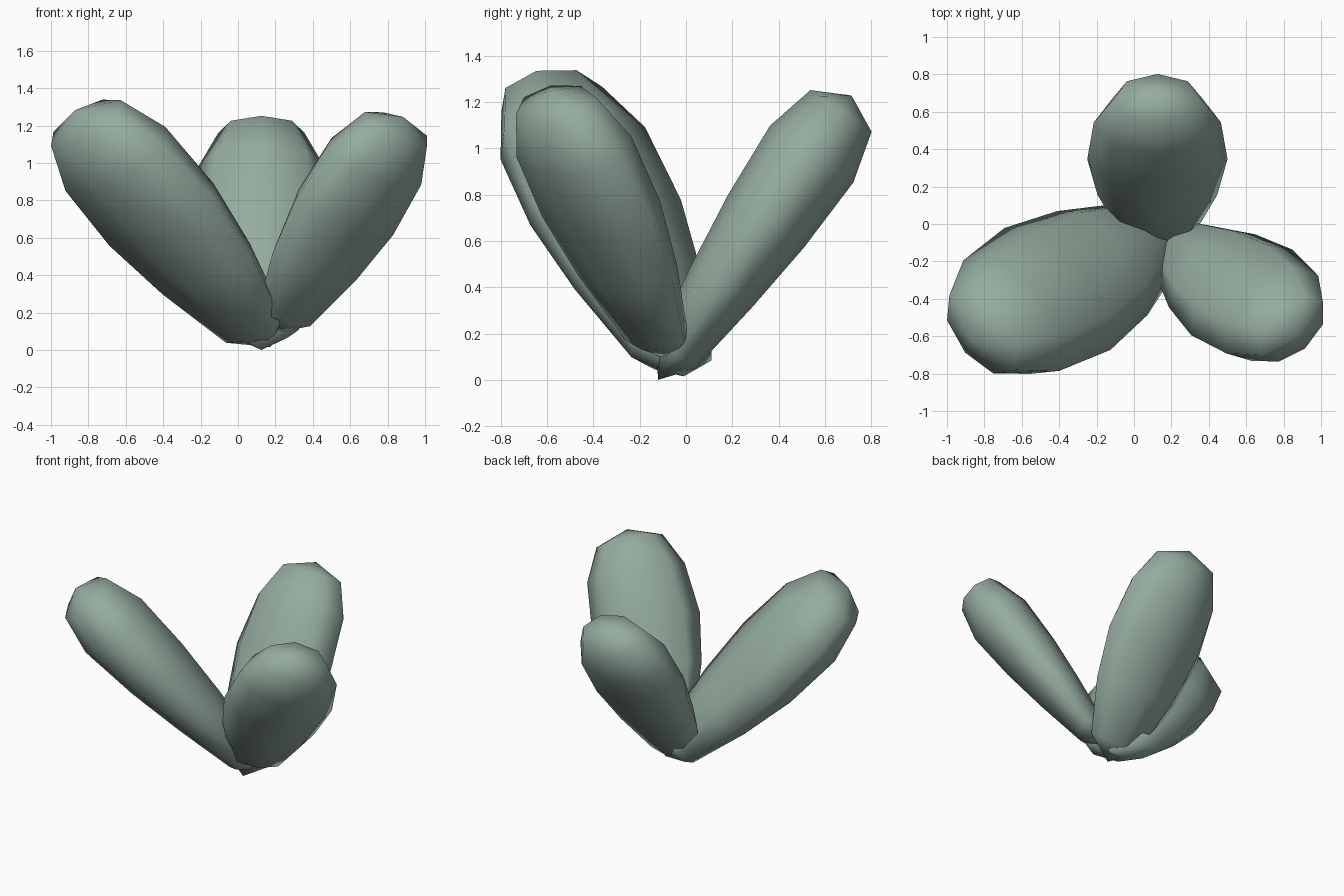
import bpy, bmesh
from math import sin, cos, pi, radians
from mathutils import Vector

if "Cube" in bpy.data.objects:
    bpy.data.objects.remove(bpy.data.objects["Cube"])

SEGMENTS = 8
# distance along the leaf, half width and half thickness of each ring
STATIONS = [(0.13, 0.2, 0.105), (0.49, 0.32, 0.16), (0.83, 0.375, 0.2),
            (1.18, 0.34, 0.218), (1.405, 0.23, 0.16)]
LENGTH = 1.486


def leaf(name, base, azimuth, tilt, roll, length, girth):
    """Plump flattened leaf leaning outward from its base, rolled about its axis."""
    a, t, r = radians(azimuth), radians(tilt), radians(roll)
    along = Vector((sin(t) * cos(a), sin(t) * sin(a), cos(t)))
    side0 = Vector((-sin(a), cos(a), 0))
    out0 = Vector((cos(t) * cos(a), cos(t) * sin(a), -sin(t)))
    side = side0 * cos(r) + out0 * sin(r)
    out = out0 * cos(r) - side0 * sin(r)
    base = Vector(base)

    bm = bmesh.new()
    bottom = bm.verts.new(base)
    rings = []
    for d, w, h in STATIONS:
        ring = []
        for i in range(SEGMENTS):
            u = 2 * pi * i / SEGMENTS
            ring.append(bm.verts.new(base + along * d * length
                                     + side * w * girth * cos(u)
                                     + out * h * girth * sin(u)))
        rings.append(ring)
    tip = bm.verts.new(base + along * LENGTH * length)

    for i in range(SEGMENTS):
        j = (i + 1) % SEGMENTS
        bm.faces.new((bottom, rings[0][j], rings[0][i]))
        for lo, hi in zip(rings, rings[1:]):
            bm.faces.new((lo[i], lo[j], hi[j], hi[i]))
        bm.faces.new((rings[-1][i], rings[-1][j], tip))
    bmesh.ops.recalc_face_normals(bm, faces=bm.faces)
    for f in bm.faces:
        f.smooth = True

    mesh = bpy.data.meshes.new(name)
    bm.to_mesh(mesh)
    bm.free()
    mesh.materials.append(green)
    obj = bpy.data.objects.new(name, mesh)
    bpy.context.collection.objects.link(obj)
    return obj


# grey-green leaf colour
green = bpy.data.materials.new("leaf_green")
green.diffuse_color = (0.30, 0.41, 0.35, 1)
green.use_nodes = True
green.node_tree.nodes["Principled BSDF"].inputs["Base Color"].default_value = green.diffuse_color

# three leaves spreading from a common root
leaf("back_leaf", (0.125, -0.12, 0.0), 90, 34.2, 0, 1.0, 1.0)
leaf("left_leaf", (0.175, -0.01, 0.015), 210, 43.6, -15, 1.178, 1.17)
leaf("right_leaf", (0.19, -0.085, 0.09), -36, 36.5, 17, 0.968, 0.96)
